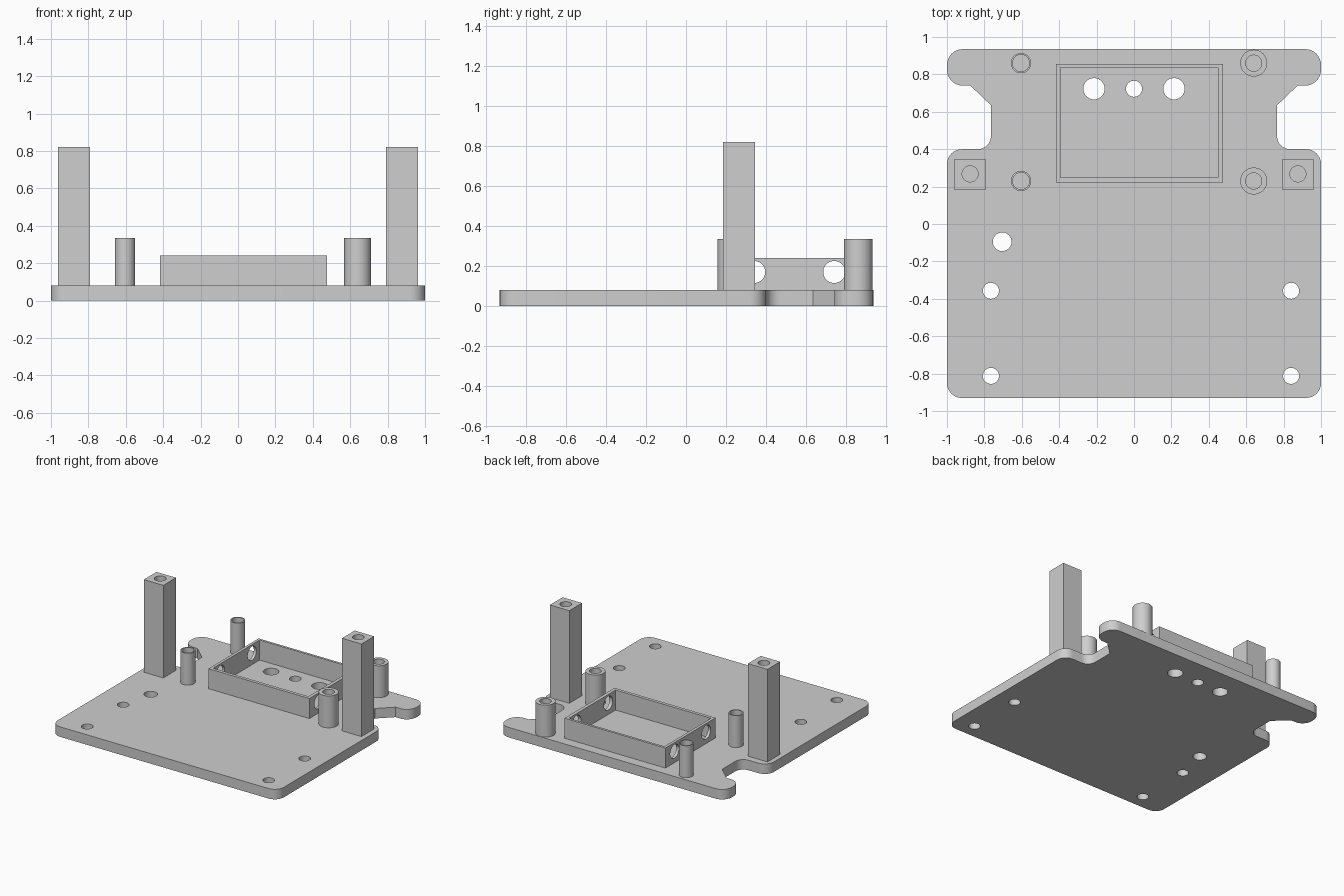
import bpy
import bmesh
from math import cos, pi, sin
from mathutils import Vector

if "Cube" in bpy.data.objects:
    bpy.data.objects.remove(bpy.data.objects["Cube"])

# Single plain material
grey = bpy.data.materials.new("plain grey")
grey.use_nodes = True
colour = (0.62, 0.62, 0.62, 1)
grey.diffuse_color = colour
grey.node_tree.nodes["Principled BSDF"].inputs["Base Color"].default_value = colour

PLATE_TOP = 0.08


def make(name, bm):
    mesh = bpy.data.meshes.new(name)
    bmesh.ops.recalc_face_normals(bm, faces=bm.faces)
    bm.to_mesh(mesh)
    bm.free()
    mesh.materials.append(grey)
    obj = bpy.data.objects.new(name, mesh)
    bpy.context.collection.objects.link(obj)
    return obj


def prism(name, points, z0, z1):
    bm = bmesh.new()
    rings = [[bm.verts.new((p[0], p[1], z)) for p in points] for z in (z0, z1)]
    for ring in rings:
        bm.faces.new(ring)
    low, high = rings
    for i in range(len(points)):
        bm.faces.new((low[i - 1], low[i], high[i], high[i - 1]))
    return make(name, bm)


def box(name, x0, x1, y0, y1, z0, z1):
    return prism(name, [(x0, y0), (x1, y0), (x1, y1), (x0, y1)], z0, z1)


def cylinder(name, x, y, radius, z0, z1):
    bm = bmesh.new()
    bmesh.ops.create_cone(bm, cap_ends=True, segments=40, radius1=radius,
                          radius2=radius, depth=z1 - z0)
    obj = make(name, bm)
    obj.location = (x, y, (z0 + z1) / 2)
    return obj


def cut(target, cutter):
    cutter.hide_render = True
    mod = target.modifiers.new("cut", 'BOOLEAN')
    mod.operation = 'DIFFERENCE'
    mod.solver = 'EXACT'
    mod.object = cutter
    bpy.context.view_layer.objects.active = target
    bpy.ops.object.modifier_apply(modifier=mod.name)
    bpy.data.objects.remove(cutter)


def smooth(obj):
    bpy.ops.object.select_all(action='DESELECT')
    obj.select_set(True)
    bpy.context.view_layer.objects.active = obj
    bpy.ops.object.shade_smooth_by_angle(angle=pi / 6)


def rounded(corners, steps=8):
    """Outline whose right-angled corners (x, y, radius) become arcs."""
    out = []
    for i, (x, y, r) in enumerate(corners):
        p = Vector((x, y))
        if r == 0:
            out.append(p)
            continue
        a = (Vector(corners[i - 1][:2]) - p).normalized()
        b = (Vector(corners[(i + 1) % len(corners)][:2]) - p).normalized()
        for k in range(steps + 1):
            t = k / steps * pi / 2
            out.append(p + a * (r * (1 - sin(t))) + b * (r * (1 - cos(t))))
    return out


# Base plate with a notch on each side
right_side = [(1, -0.93, 0.08), (1, 0.4, 0.08), (0.765, 0.4, 0.07), (0.765, 0.635, 0),
              (0.875, 0.74, 0), (1, 0.74, 0.085), (1, 0.935, 0.085)]
left_side = [(-x, y, r) for x, y, r in reversed(right_side)]
plate = prism("base_plate", rounded(right_side + left_side), 0, PLATE_TOP)
for x, y, r in [(-0.214, 0.723, 0.057), (0, 0.723, 0.043), (0.214, 0.723, 0.057),
                (-0.705, -0.095, 0.05)]:
    cut(plate, cylinder("cutter", x, y, r, -0.1, 0.2))
for x in (-0.765, 0.84):
    for y in (-0.357, -0.812):
        cut(plate, cylinder("cutter", x, y, 0.043, -0.1, 0.2))
smooth(plate)

# Tall square posts with a screw hole in the top
for side, name in ((-1, "right_post"), (1, "left_post")):
    cx = side * 0.876
    post = box(name, cx - 0.086, cx + 0.086, 0.185, 0.345, PLATE_TOP, 0.82)
    cut(post, cylinder("cutter", cx, 0.268, 0.043, 0.4, 0.9))
    smooth(post)

# Hollow round standoffs, thin walled on one side and thick on the other
for side, x, outer, inner in (("right", -0.604, 0.054, 0.045),
                              ("left", 0.64, 0.072, 0.043)):
    for end, y in (("front", 0.23), ("back", 0.86)):
        tube = cylinder(f"{side}_{end}_standoff", x, y, outer, PLATE_TOP, 0.335)
        cut(tube, cylinder("cutter", x, y, inner, 0, 0.5))
        smooth(tube)

# Open rectangular frame with cable holes through its side walls
frame = box("open_frame", -0.417, 0.476, 0.222, 0.855, PLATE_TOP, 0.24)
cut(frame, box("cutter", -0.394, 0.449, 0.248, 0.836, 0, 0.4))
for y in (0.34, 0.74):
    drill = cylinder("cutter", 0, y, 0.055, -0.8, 0.8)
    drill.rotation_euler = (0, pi / 2, 0)
    drill.location = (0, y, 0.17)
    cut(frame, drill)
smooth(frame)
